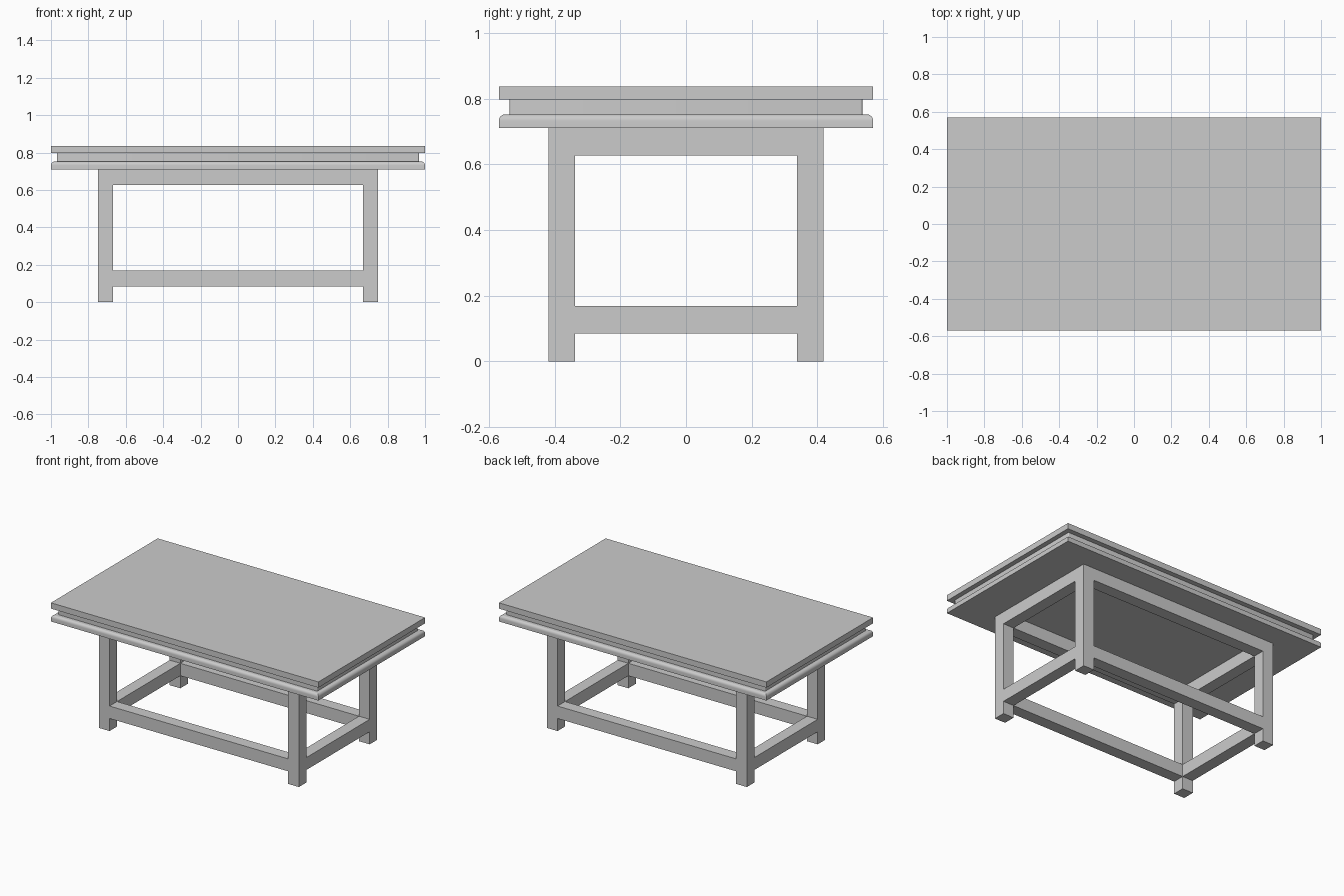
import bpy, bmesh

if "Cube" in bpy.data.objects:
    bpy.data.objects.remove(bpy.data.objects["Cube"])


def box(name, x, y, z, bevel=0.0, segments=6, pick=None):
    """Axis-aligned box from (min, max) ranges, optionally rounding chosen edges."""
    bm = bmesh.new()
    bmesh.ops.create_cube(bm, size=1)
    for v in bm.verts:
        v.co = [(r[0] + r[1]) / 2 + c * (r[1] - r[0]) for c, r in zip(v.co, (x, y, z))]
    if bevel:
        edges = [e for e in bm.edges if pick(e, z)]
        bmesh.ops.bevel(bm, geom=edges, offset=bevel, segments=segments,
                        profile=0.5, affect='EDGES')
    mesh = bpy.data.meshes.new(name)
    bm.to_mesh(mesh)
    bm.free()
    ob = bpy.data.objects.new(name, mesh)
    bpy.context.collection.objects.link(ob)
    if bevel:
        bpy.ops.object.select_all(action='DESELECT')
        ob.select_set(True)
        bpy.context.view_layer.objects.active = ob
        bpy.ops.object.shade_smooth_by_angle()
    return ob


def top_edges(e, z):
    return all(abs(v.co.z - z[1]) < 1e-5 for v in e.verts)


def upright_edges(e, z):
    return abs(e.verts[0].co.z - e.verts[1].co.z) > 1e-5


# Layered top: slab, recessed frieze, rounded moulding
box("table_top", (-1, 1), (-.57, .57), (.797, .836))
box("frieze", (-.968, .968), (-.537, .537), (.752, .797), .006, 4, upright_edges)
box("lower_moulding", (-1, 1), (-.57, .57), (.71, .752), .02, 6, top_edges)

# Frame: square legs with flush aprons and stretchers between them
XI, XO, YI, YO = .668, .748, .338, .418
LEG_TOP = .71
RAILS = {"apron": (.627, LEG_TOP), "stretcher": (.085, .169)}


def span(sign, inner, outer):
    return tuple(sorted((sign * inner, sign * outer)))


for sy, depth in ((-1, "front"), (1, "back")):
    for sx, side in ((-1, "left"), (1, "right")):
        box(f"{depth}_{side}_leg", span(sx, XI, XO), span(sy, YI, YO), (0, LEG_TOP))
for rail, z in RAILS.items():
    for s, depth, side in ((-1, "front", "left"), (1, "back", "right")):
        box(f"{depth}_{rail}", (-XI, XI), span(s, YI, YO), z)
        box(f"{side}_{rail}", span(s, XI, XO), (-YI, YI), z)
